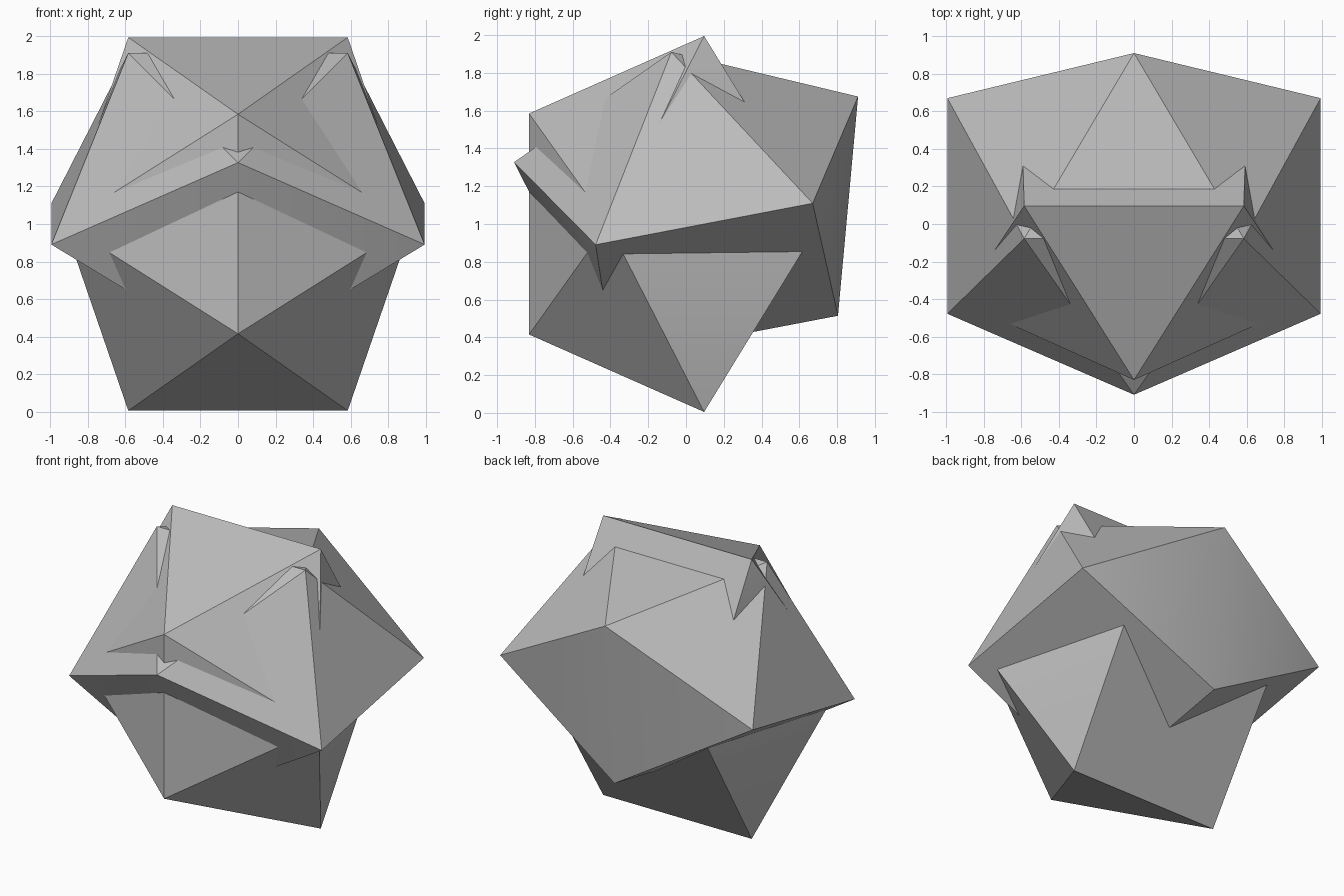
import bpy, bmesh, math
from mathutils import Matrix, Vector

cube = bpy.data.objects.get("Cube")
if cube:
    bpy.data.objects.remove(cube, do_unlink=True)

# Plain grey material shared by both solids
GREY = (0.5, 0.5, 0.5, 1.0)
grey = bpy.data.materials.new("plain_grey")
grey.use_nodes = True
grey.diffuse_color = GREY
grey.node_tree.nodes["Principled BSDF"].inputs["Base Color"].default_value = GREY

SIGNS = (-1, 1)


def cut_icosahedron(name, placement):
    """Twenty-sided solid whose lowest edge is replaced by a keel of two flat panels."""
    corners = [(sx * 0.995, sy * 0.585, 0) for sx in SIGNS for sy in SIGNS]  # wide belt
    corners += [(sx * 0.585, 0, 0.927) for sx in SIGNS]                      # ridge
    corners += [(0, sy * 0.927, 0.51) for sy in SIGNS]                       # shoulders
    corners += [(0, sy * 0.605, -0.61) for sy in SIGNS]                      # keel
    bm = bmesh.new()
    for c in corners:
        bm.verts.new(c)
    bmesh.ops.convex_hull(bm, input=bm.verts)
    bmesh.ops.dissolve_limit(bm, angle_limit=math.radians(1),
                             verts=bm.verts, edges=bm.edges)
    bmesh.ops.transform(bm, matrix=placement, verts=bm.verts)
    bmesh.ops.recalc_face_normals(bm, faces=bm.faces)
    mesh = bpy.data.meshes.new(name)
    bm.to_mesh(mesh)
    bm.free()
    mesh.materials.append(grey)
    obj = bpy.data.objects.new(name, mesh)
    bpy.context.collection.objects.link(obj)
    bpy.ops.object.select_all(action="DESELECT")
    obj.select_set(True)
    bpy.context.view_layer.objects.active = obj
    bpy.ops.object.shade_smooth_by_angle(angle=math.radians(30))
    return obj


centre = Matrix.Translation(Vector((0, 0.096, 1.0)))

# Upright solid: ridge turned to face the front, keel to the back
face_front = Matrix(((0, -1, 0), (0, 0, -1), (1, 0, 0))).to_4x4()
cut_icosahedron("inner_solid", centre @ face_front)

# Tilted solid: ridge on top, leaning forward
lean = Matrix.Rotation(math.radians(10.8), 4, "X")
cut_icosahedron("tilted_solid", centre @ lean)
